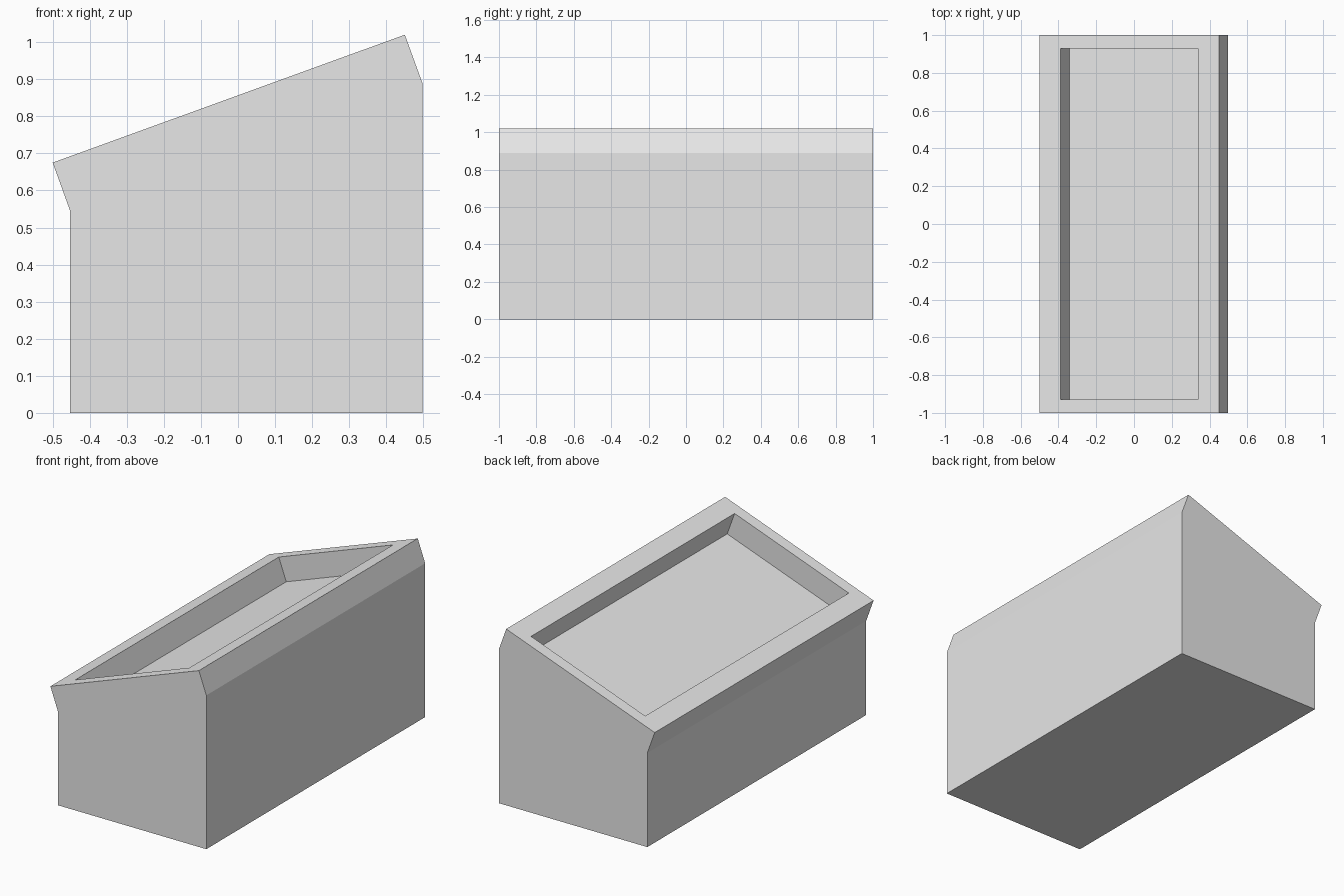
import bpy
import bmesh
from mathutils import Vector

cube = bpy.data.objects.get("Cube")
if cube:
    bpy.data.objects.remove(cube, do_unlink=True)

grey = bpy.data.materials.new("light grey")
grey.use_nodes = True
colour = (0.8, 0.8, 0.8, 1)
grey.diffuse_color = colour
grey.node_tree.nodes["Principled BSDF"].inputs["Base Color"].default_value = colour

# Side profile of the case, with the slanted rim overhanging the low side
low_top, high_top = Vector((-0.5, 0, 0.675)), Vector((0.45, 0, 1.02))
slope = (high_top - low_top).normalized()
down = Vector((slope.z, 0, -slope.x))
depth = 0.139
low_base, high_base = low_top + down * depth, high_top + down * depth
profile = [Vector((low_base.x, 0, 0)), Vector((high_base.x, 0, 0)),
           high_base, high_top, low_top, low_base]

# Case: profile extruded from front to back
bm = bmesh.new()
front = bm.faces.new([bm.verts.new(p + Vector((0, -1, 0))) for p in profile])
ext = bmesh.ops.extrude_face_region(bm, geom=[front])
moved = [g for g in ext["geom"] if isinstance(g, bmesh.types.BMVert)]
bmesh.ops.translate(bm, verts=moved, vec=(0, 2, 0))
bmesh.ops.recalc_face_normals(bm, faces=bm.faces)

# Tray recess: inset the slanted top, even in plan, and push it in
top = max(bm.faces, key=lambda f: f.normal.dot(-down))
bmesh.ops.inset_individual(bm, faces=[top], thickness=0.1)
rim_x, rim_y = 0.117, 0.07
for v in top.verts:
    end, shift = (low_top, rim_x) if v.co.x < 0 else (high_top, -rim_x)
    v.co = end + slope * shift
    v.co.y = 0
corners = list(top.verts)
loop = [l.vert for l in top.loops]
for v in corners:
    neighbours = [e.other_vert(v) for e in v.link_edges]
    outer = next(n for n in neighbours if n not in loop)
    v.co.y = outer.co.y * (1 - rim_y)
floor = bmesh.ops.extrude_discrete_faces(bm, faces=[top])["faces"][0]
bmesh.ops.translate(bm, verts=floor.verts, vec=down * depth)
bmesh.ops.recalc_face_normals(bm, faces=bm.faces)

mesh = bpy.data.meshes.new("planter_case")
bm.to_mesh(mesh)
bm.free()
mesh.materials.append(grey)
case = bpy.data.objects.new("planter_case", mesh)
bpy.context.scene.collection.objects.link(case)
